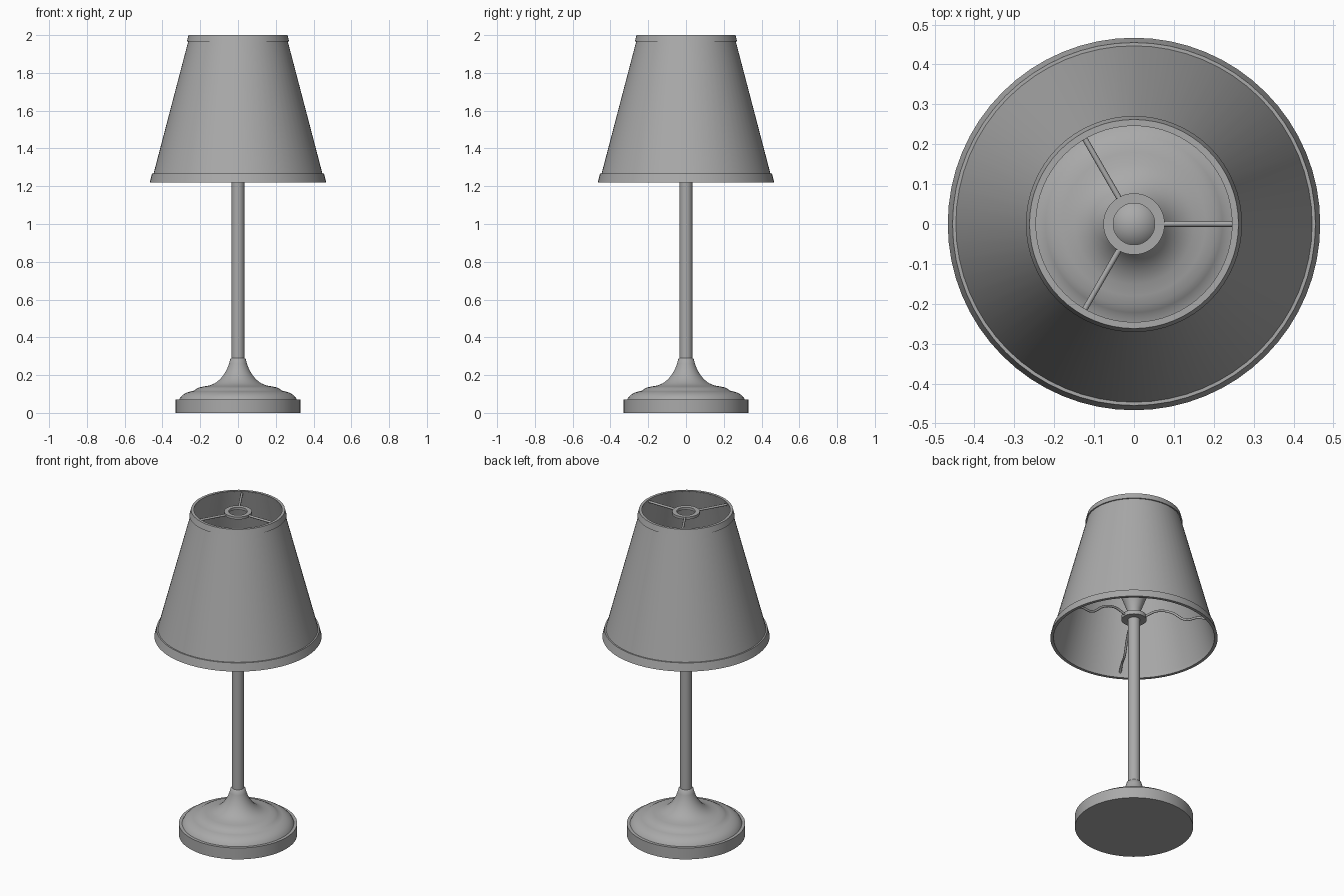
import bpy, bmesh, math
from mathutils import Matrix

cube = bpy.data.objects.get("Cube")
if cube:
    bpy.data.objects.remove(cube, do_unlink=True)

# One plain grey for the whole lamp
grey = bpy.data.materials.new("plain grey")
grey.use_nodes = True
colour = (0.4, 0.4, 0.4, 1)
grey.diffuse_color = colour
grey.node_tree.nodes["Principled BSDF"].inputs["Base Color"].default_value = colour


def lathe(name, profile, closed=False, angle=30, steps=64):
    """Spin an (r, z) profile round the z axis; closed profiles make hollow rings."""
    bm = bmesh.new()
    verts = [bm.verts.new((r, 0, z)) for r, z in profile]
    pairs = list(zip(verts, verts[1:]))
    if closed:
        pairs.append((verts[-1], verts[0]))
    edges = [bm.edges.new(p) for p in pairs]
    bmesh.ops.spin(bm, geom=verts + edges, axis=(0, 0, 1), cent=(0, 0, 0),
                   angle=math.tau, steps=steps, use_duplicate=False)
    bmesh.ops.remove_doubles(bm, verts=bm.verts, dist=0.0001)
    bmesh.ops.recalc_face_normals(bm, faces=bm.faces)
    mesh = bpy.data.meshes.new(name)
    bm.to_mesh(mesh)
    bm.free()
    mesh.materials.append(grey)
    obj = bpy.data.objects.new(name, mesh)
    bpy.context.collection.objects.link(obj)
    bpy.ops.object.select_all(action='DESELECT')
    obj.select_set(True)
    bpy.context.view_layer.objects.active = obj
    bpy.ops.object.shade_smooth_by_angle(angle=math.radians(angle))
    return obj


def arms(name, path, radius):
    """Three round wires following an (r, z) path, evenly spaced."""
    for i in range(3):
        turn = Matrix.Rotation(math.tau * i / 3, 4, 'Z')
        curve = bpy.data.curves.new(f"{name}_{i + 1}", 'CURVE')
        curve.dimensions = '3D'
        curve.bevel_depth = radius
        curve.bevel_resolution = 2
        curve.use_fill_caps = True
        curve.resolution_u = 6
        spline = curve.splines.new('BEZIER')
        spline.bezier_points.add(len(path) - 1)
        for point, (r, z) in zip(spline.bezier_points, path):
            point.co = (r, 0, z)
            point.handle_left_type = point.handle_right_type = 'AUTO'
        curve.materials.append(grey)
        obj = bpy.data.objects.new(curve.name, curve)
        obj.matrix_world = turn
        bpy.context.collection.objects.link(obj)


# Foot: flat disc with a stepped, flared dome
lathe("base_disc", [(0, 0), (.33, 0), (.33, .07), (0, .07)])
lathe("base_dome", [(.312, .07), (.305, .083), (.29, .097), (.27, .108), (.25, .114),
                    (.235, .117), (.222, .126), (.205, .135), (.18, .14), (.15, .145),
                    (.12, .158), (.093, .18), (.072, .207), (.057, .235), (.047, .262),
                    (.041, .285), (.034, .29)], angle=40)

# Stem and holder
lathe("stem", [(0, .07), (.034, .07), (.034, 1.36), (0, 1.36)])
lathe("lower_ring", [(.034, 1.335), (.07, 1.335), (.07, 1.36), (.034, 1.36)], closed=True)

# Bulb: narrow neck flaring to a round top
bulb = [(0, 1.36), (.036, 1.36), (.04, 1.4), (.055, 1.44), (.07, 1.48)]
for i in range(9):
    a = math.pi / 2 * i / 8
    bulb.append((.075 * math.cos(a), 1.56 + .075 * math.sin(a)))
lathe("bulb", bulb, angle=50)

# Wire supports at the bottom and top of the shade
arms("lower_arm", [(.065, 1.347), (.14, 1.365), (.22, 1.34), (.31, 1.275),
                   (.38, 1.275), (.445, 1.25)], .007)
lathe("upper_ring", [(.052, 1.975), (.077, 1.975), (.077, 1.99), (.052, 1.99)], closed=True)
arms("upper_arm", [(.07, 1.982), (.252, 1.982)], .007)

# Hollow shade with a trim band at each end
lathe("shade", [(.458, 1.225), (.256, 1.995), (.247, 1.995), (.449, 1.225)], closed=True)
lathe("bottom_trim", [(.467, 1.22), (.455, 1.268), (.44, 1.268), (.449, 1.22)], closed=True)
lathe("top_trim", [(.271, 1.965), (.262, 2.0), (.246, 2.0), (.255, 1.965)], closed=True)
